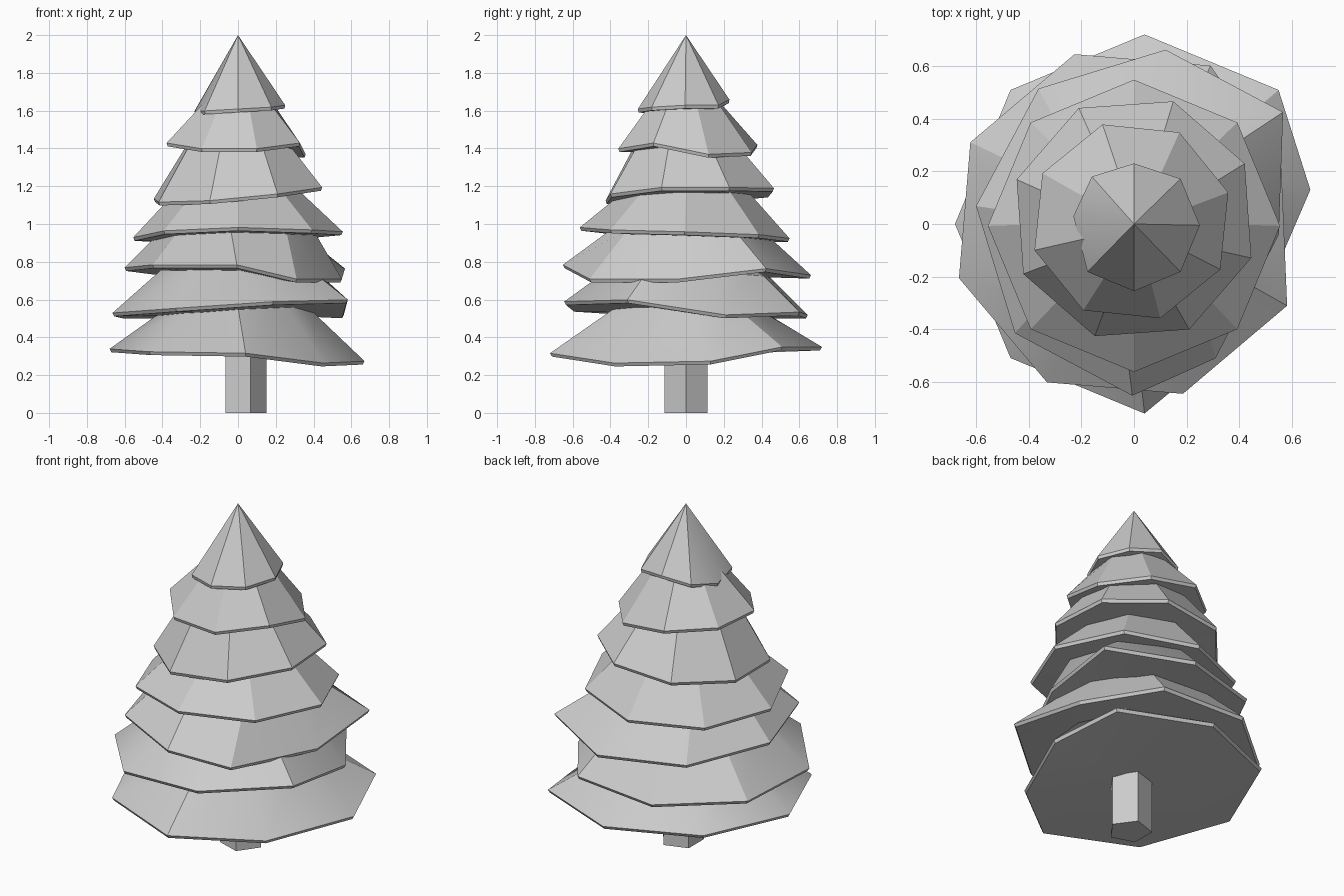
import bpy, bmesh
from math import radians, cos, sin, pi

if "Cube" in bpy.data.objects:
    bpy.data.objects.remove(bpy.data.objects["Cube"])

# Tier: centre x, y, radius, first corner angle, top radius, top height,
#       eight rim heights, bent corners {index: (x, y)}
TIERS = [
    (.04, 0, .72, 0, .37, .56,
     (.265, .34, .34, .34, .33, .315, .307, .255), {0: (.67, .13), 7: (.45, -.38)}),
    (-.02, 0, .677, -27.3, .40, .78,
     (.59, .51, .525, .51, .51, .52, .545, .58), {1: (.56, .21)}),
    (.057, .005, .66, -5.5, .40, .97,
     (.70, .755, .72, .73, .76, .775, .775, .70), {0: (.55, -.04), 7: (.31, -.51)}),
    (0, -.007, .555, 0, .33, 1.17,
     (.95, .935, .915, .91, .92, .955, .973, .96), {}),
    (0, .02, .47, -18.5, .285, 1.42,
     (1.185, 1.185, 1.18, 1.15, 1.125, 1.107, 1.115, 1.15), {}),
    (-.01, .01, .384, 16.6, .2, 1.63,
     (1.36, 1.37, 1.41, 1.42, 1.42, 1.39, 1.39, 1.42), {}),
    (0, -.005, .25, 0, 0, 2.0,
     (1.62, 1.62, 1.65, 1.62, 1.59, 1.59, 1.60, 1.61),
     {2: (0, .23), 3: (-.16, .18), 4: (-.23, .03)}),
]
RIM = .009


def finish(name, bm):
    bmesh.ops.recalc_face_normals(bm, faces=bm.faces)
    mesh = bpy.data.meshes.new(name)
    bm.to_mesh(mesh)
    bm.free()
    obj = bpy.data.objects.new(name, mesh)
    bpy.context.collection.objects.link(obj)
    bpy.ops.object.select_all(action='DESELECT')
    obj.select_set(True)
    bpy.context.view_layer.objects.active = obj
    bpy.ops.object.shade_smooth_by_angle(angle=radians(30))
    return obj


def bridge(bm, a, b):
    n = len(a)
    for i in range(n):
        j = (i + 1) % n
        bm.faces.new((a[i], a[j], b[j], b[i]))


def fan(bm, ring, point):
    c = bm.verts.new(point)
    for i, v in enumerate(ring):
        bm.faces.new((v, ring[(i + 1) % len(ring)], c))


def branch_tier(name, cx, cy, r, start, top_r, top_z, heights, bends):
    bm = bmesh.new()
    lower, upper, top = [], [], []
    for k, z in enumerate(heights):
        a = radians(start + 45 * k)
        x, y = bends.get(k, (cx + r * cos(a), cy + r * sin(a)))
        lower.append(bm.verts.new((x * .985, y * .985, z - RIM)))
        upper.append(bm.verts.new((x, y, z + RIM)))
        if top_r:
            top.append(bm.verts.new((top_r * cos(a), top_r * sin(a), top_z)))
    # underside, rim, then sloping foliage
    fan(bm, lower, (cx, cy, sum(heights) / 8 - RIM))
    bridge(bm, lower, upper)
    if top_r:
        bridge(bm, upper, top)
        bm.faces.new(top)
    else:
        fan(bm, upper, (0, 0, top_z))
    finish(name, bm)


# Foliage tiers, bottom to tip
for i, tier in enumerate(TIERS):
    branch_tier(f"branch_tier_{i + 1}", *tier)

# Five-sided trunk
bm = bmesh.new()
rings = [[bm.verts.new((.03 + .12 * cos(2 * pi * k / 5), .12 * sin(2 * pi * k / 5), z))
          for k in range(5)] for z in (0, .42)]
bridge(bm, *rings)
for ring in rings:
    bm.faces.new(ring)
finish("trunk", bm)
